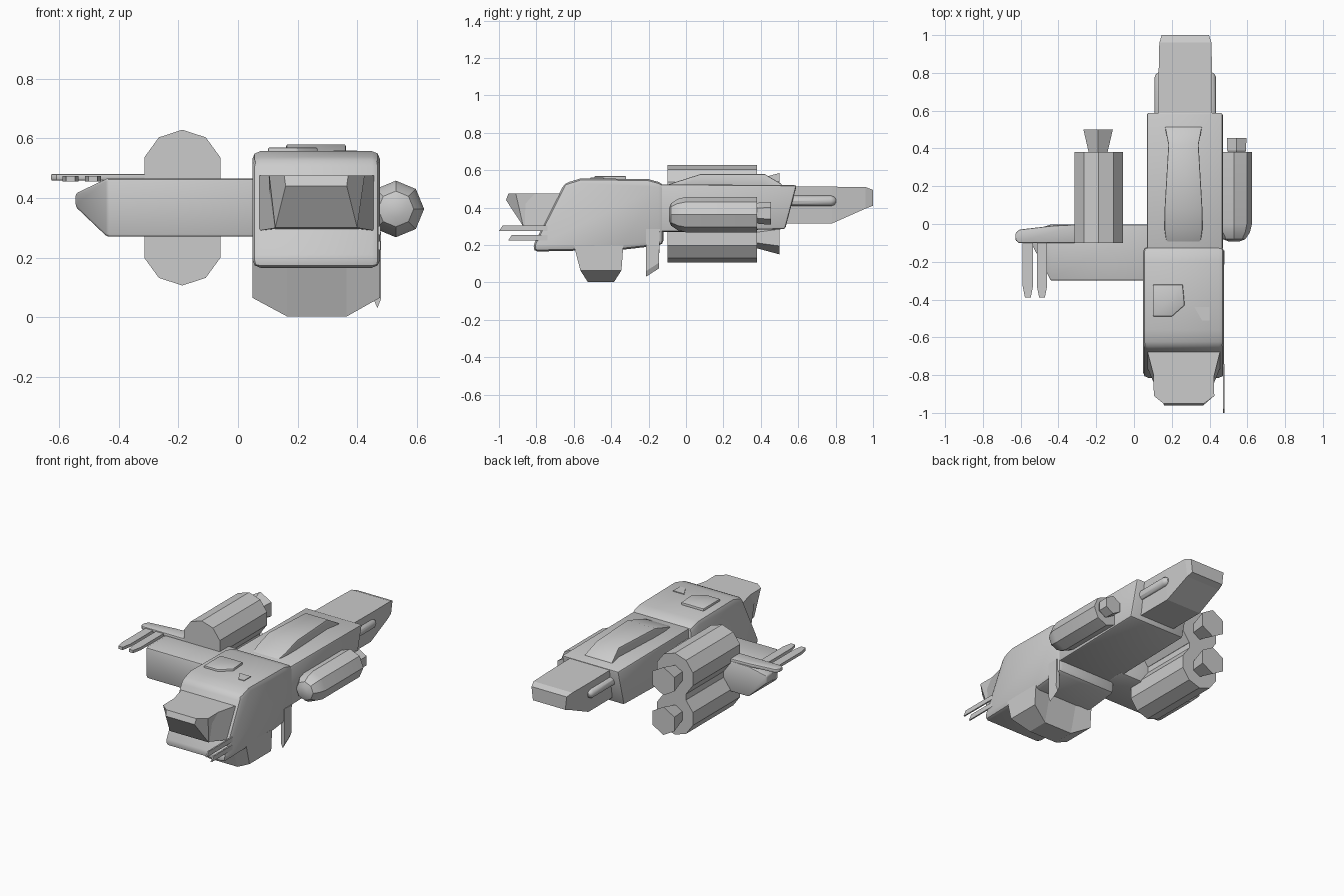
import bpy, bmesh, math

cube = bpy.data.objects.get("Cube")
if cube:
    bpy.data.objects.remove(cube, do_unlink=True)

hull_grey = bpy.data.materials.new("hull_grey")
hull_grey.use_nodes = True
hull_grey.diffuse_color = (0.6, 0.6, 0.6, 1)
hull_grey.node_tree.nodes["Principled BSDF"].inputs["Base Color"].default_value = (0.6, 0.6, 0.6, 1)


def loft(name, rings, bevel=0, smooth=False):
    """Skin a closed solid through rings that have equal point counts."""
    bm = bmesh.new()
    loops = [[bm.verts.new(p) for p in ring] for ring in rings]
    n = len(loops[0])
    for a, b in zip(loops, loops[1:]):
        for i in range(n):
            j = (i + 1) % n
            bm.faces.new((a[i], a[j], b[j], b[i]))
    bm.faces.new(loops[0][::-1])
    bm.faces.new(loops[-1])
    bmesh.ops.recalc_face_normals(bm, faces=bm.faces)
    mesh = bpy.data.meshes.new(name)
    bm.to_mesh(mesh)
    bm.free()
    mesh.materials.append(hull_grey)
    obj = bpy.data.objects.new(name, mesh)
    bpy.context.collection.objects.link(obj)
    bpy.ops.object.select_all(action='DESELECT')
    obj.select_set(True)
    bpy.context.view_layer.objects.active = obj
    if bevel:
        mod = obj.modifiers.new("soft_edges", 'BEVEL')
        mod.width = bevel
        mod.segments = 2
        mod.limit_method = 'ANGLE'
        mod.angle_limit = math.radians(40)
        bpy.ops.object.modifier_apply(modifier=mod.name)
    if smooth or bevel:
        bpy.ops.object.shade_smooth_by_angle(angle=math.radians(35))
    return obj


def side_prism(name, profile, x0, x1, bevel=0):
    """Extrude a (y, z) profile across x."""
    return loft(name, [[(x, y, z) for y, z in profile] for x in (x0, x1)], bevel)


def box(name, x0, x1, y0, y1, z0, z1, bevel=0):
    return side_prism(name, [(y0, z0), (y1, z0), (y1, z1), (y0, z1)], x0, x1, bevel)


def tube(name, x, z, stations, sides, turn=0, smooth=False):
    """Turned shape along y; stations are (y, radius)."""
    angles = [math.radians(turn) + math.tau * i / sides for i in range(sides)]
    return loft(name, [[(x + r * math.cos(a), y, z + r * math.sin(a)) for a in angles]
                       for y, r in stations], smooth=smooth)


def rect(y, x0, x1, z0, z1):
    return [(x0, y, z0), (x1, y, z0), (x1, y, z1), (x0, y, z1)]


# Head block
side_prism("head", [(-0.82, 0.165), (-0.81, 0.21), (-0.65, 0.53), (-0.56, 0.557),
                    (-0.2, 0.552), (-0.12, 0.53), (-0.12, 0.2), (-0.34, 0.175)],
           0.048, 0.477, 0.027)

# Keel with chamfered lower corners
loft("keel", [
    [(x, y, z) for y, z in ((-0.6, 0.2), (-0.555 - t, low), (-0.355 + t, low), (-0.335, 0.2))]
    for x, low, t in ((0.048, 0.065, 0.01), (0.165, 0.002, -0.03),
                      (0.365, 0.002, -0.03), (0.477, 0.065, 0.01))])

# Snout: overhanging brow above a recessed jaw
loft("snout_brow", [
    [(0.16, -0.962, 0.44), (0.365, -0.962, 0.44), (0.37, -0.95, 0.475), (0.155, -0.95, 0.475)],
    [(0.125, -0.87, 0.3), (0.4, -0.87, 0.3), (0.425, -0.91, 0.475), (0.105, -0.91, 0.475)],
    rect(-0.6, 0.1, 0.42, 0.29, 0.475)])
for name, mid, edge in (("right", 0.13, 0.07), ("left", 0.4, 0.457)):
    loft("snout_cheek_" + name, [
        [(mid, -0.9, 0.475), (edge, -0.67, 0.475), (mid, -0.6, 0.475)],
        [(mid, -0.86, 0.3), (edge, -0.76, 0.29), (mid, -0.6, 0.29)]])

# Hatches on the head
loft("head_hatch", [
    [(x, y, z) for x, y in ((0.1, -0.32), (0.1, -0.49), (0.2, -0.49), (0.268, -0.43), (0.258, -0.32))]
    for z in (0.54, 0.569)], 0.006)
loft("head_panel", [
    [(x, y, z) for x, y in ((0.32, -0.44), (0.4, -0.44), (0.4, -0.51), (0.36, -0.51))]
    for z in (0.54, 0.56)])

# Main body and collar
side_prism("body", [(-0.14, 0.27), (0.53, 0.285), (0.592, 0.52), (-0.14, 0.525)],
           0.068, 0.47, 0.012)

# Raised spine on the body
loft("spine", [rect(y, 0.262 - w, 0.262 + w, 0.5, z) for y, w, z in
               ((-0.1, 0.09, 0.522), (-0.03, 0.1, 0.545), (0.08, 0.1, 0.58),
                (0.42, 0.08, 0.58), (0.515, 0.098, 0.524))], 0.006)

# Tail boom with side rods
loft("tail", [
    [(0.272 - w, y, z0), (0.272 + w, y, z0), (0.272 + t, y, z1), (0.272 - t, y, z1)]
    for y, w, t, z0, z1 in ((0.5, 0.125, 0.142, 0.315, 0.515), (0.78, 0.125, 0.142, 0.315, 0.512),
                            (0.96, 0.122, 0.138, 0.395, 0.51), (1.0, 0.115, 0.125, 0.41, 0.495))])
for name, x in (("right", 0.138), ("left", 0.405)):
    tube("tail_rod_" + name, x, 0.436,
         [(0.5, 0.03), (0.775, 0.03), (0.793, 0.022), (0.802, 0.01)], 10, smooth=True)

# Left engine pod
tube("left_engine", 0.53, 0.363, [(-0.092, 0.03), (-0.08, 0.06), (-0.045, 0.083),
                                  (0.0, 0.095), (0.38, 0.095)], 8, smooth=True)
tube("left_nozzle", 0.543, 0.37, [(0.37, 0.045), (0.39, 0.058), (0.455, 0.06)], 6, 30)

# Twin engines on the arm
for name, z in (("upper", 0.495), ("lower", 0.24)):
    tube(name + "_engine", -0.187, z, [(-0.1, 0.134), (0.38, 0.134)], 10, 18, True)
    tube(name + "_nozzle", -0.19, z, [(0.37, 0.055), (0.5, 0.09)], 6, 30)
box("engine_web", -0.265, -0.11, -0.1, 0.38, 0.3, 0.43)

# Arm with tapered end
loft("arm", [
    [(x, y0, z0), (x, y1, z0), (x, y1, z1), (x, y0, z1)]
    for x, y0, y1, z0, z1 in ((0.1, -0.3, -0.002, 0.27, 0.465), (-0.44, -0.3, -0.002, 0.27, 0.465),
                              (-0.545, -0.1, -0.04, 0.37, 0.415))], 0.008)

# Gun rail and barrels at the arm end
loft("gun_rail", [
    [(x, y, z) for x, y in ((-0.628, -0.085), (-0.61, -0.1), (-0.3, -0.1), (-0.3, -0.002),
                            (-0.44, -0.01), (-0.61, -0.03), (-0.628, -0.05))]
    for z in (0.458, 0.481)], 0.006)
for i, x in enumerate((-0.562, -0.487)):
    loft("arm_gun_%d" % (i + 1), [rect(y, x - w, x + w, 0.456, 0.474) for y, w in
                                  ((-0.39, 0.015), (-0.33, 0.027), (-0.09, 0.027))])

# Nose guns on the left cheek
for i, (y, z) in enumerate(((-1.0, 0.29), (-0.95, 0.24))):
    side_prism("nose_gun_%d" % (i + 1), [(y, z - 0.015), (-0.74, z - 0.015),
                                         (-0.74, z + 0.015), (y + 0.02, z + 0.015)], 0.47, 0.479)

# Hanging blade on the left flank
loft("side_blade", [
    [(x, y, z) for y, z in ((-0.215, low), (-0.145, low + 0.045), (-0.14, 0.285), (-0.215, 0.285))]
    for x, low in ((0.455, 0.06), (0.468, 0.03), (0.48, 0.06))])
